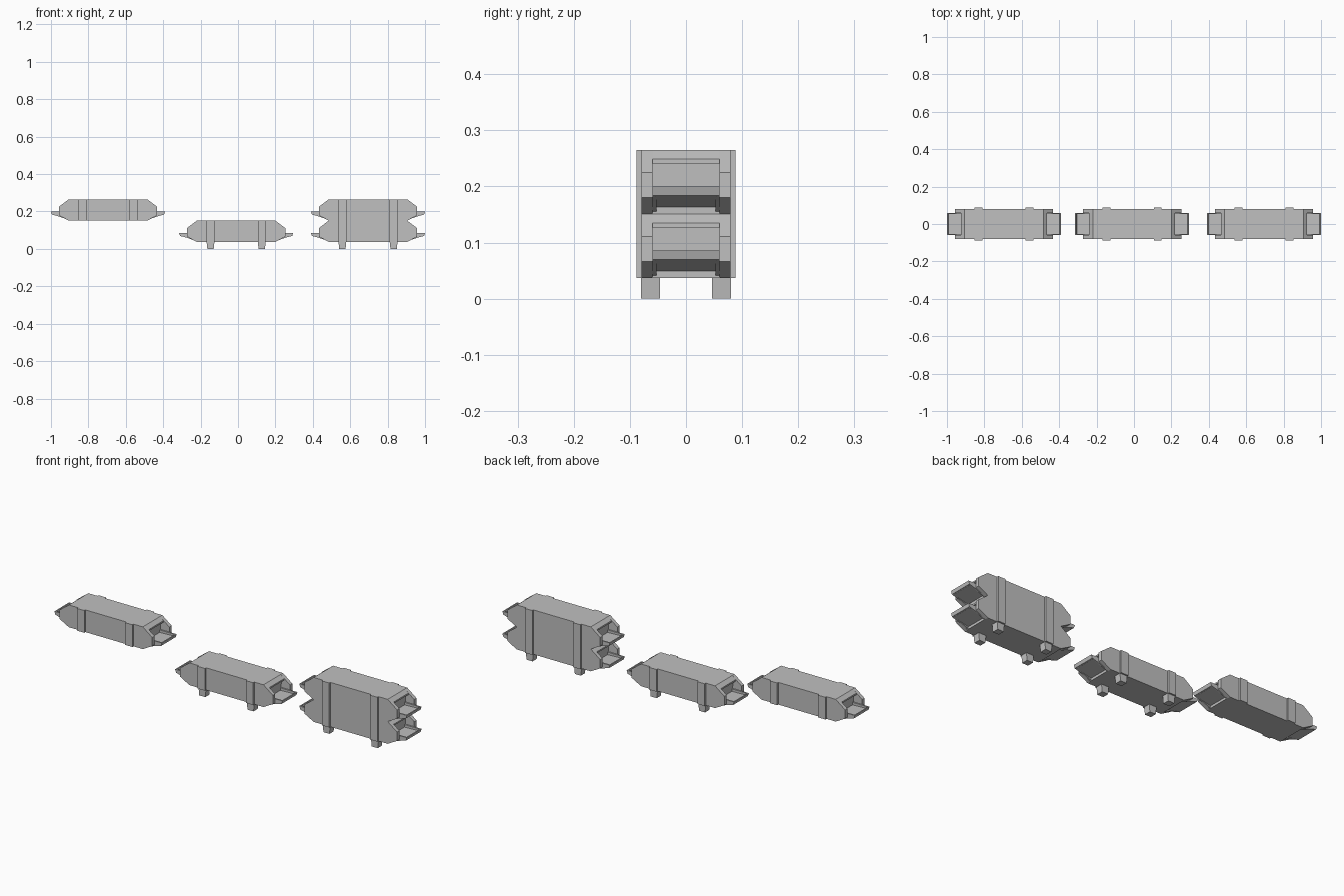
import bpy, bmesh

cube = bpy.data.objects.get("Cube")
if cube:
    bpy.data.objects.remove(cube, do_unlink=True)

steel = bpy.data.materials.new("steel_grey")
steel.use_nodes = True
GREY = (0.53, 0.53, 0.53, 1)
steel.diffuse_color = GREY
steel.node_tree.nodes["Principled BSDF"].inputs["Base Color"].default_value = GREY

HEIGHT, LEG = 0.114, 0.037


def finish(name, bm, at):
    bmesh.ops.recalc_face_normals(bm, faces=bm.faces)
    mesh = bpy.data.meshes.new(name)
    bm.to_mesh(mesh)
    bm.free()
    mesh.materials.append(steel)
    obj = bpy.data.objects.new(name, mesh)
    obj.location = at
    bpy.context.collection.objects.link(obj)
    return obj


def add_prism(bm, profile, y0, y1):
    """Extrude an x-z profile along y."""
    face = bm.faces.new([bm.verts.new((x, y0, z)) for x, z in profile])
    out = bmesh.ops.extrude_face_region(bm, geom=[face])
    verts = [v for v in out["geom"] if isinstance(v, bmesh.types.BMVert)]
    bmesh.ops.translate(bm, verts=verts, vec=(0, y1 - y0, 0))


def prism(name, profile, spans, at):
    bm = bmesh.new()
    for y0, y1 in spans:
        add_prism(bm, profile, y0, y1)
    return finish(name, bm, at)


def mirrored(half):
    """Complete a half profile across x = 0."""
    return half + [(-x, z) for x, z in reversed(half)]


def rect(x0, x1, z0, z1):
    return [(x0, z0), (x1, z0), (x1, z1), (x0, z1)]


def window(at):
    # raised door panel with bevelled sides and a sunken middle
    bm = bmesh.new()
    face = bm.faces.new([bm.verts.new((x, -0.079, z))
                         for x, z in rect(-0.085, 0.085, 0.03, 0.092)])
    for thickness, depth in ((0.005, -0.008), (0.006, 0.0), (0.001, 0.005)):
        bmesh.ops.inset_region(bm, faces=[face], thickness=thickness)
        bmesh.ops.translate(bm, verts=face.verts, vec=(0, depth, 0))
    finish("window", bm, at)


def tray(name, side, at):
    # sloping shelf with raised rim and two support arms
    bm = bmesh.new()
    floor = [(0.212, 0.012), (0.296, 0.031), (0.296, 0.039), (0.212, 0.036)]
    arm = [(0.212, 0.004), (0.262, 0.022), (0.3, 0.033),
           (0.305, 0.049), (0.212, 0.049)]
    tip = [(0.294, 0.031), (0.3, 0.033), (0.305, 0.049), (0.299, 0.049)]
    add_prism(bm, floor, -0.054, 0.054)
    add_prism(bm, tip, -0.054, 0.054)
    add_prism(bm, arm, -0.06, -0.053)
    add_prism(bm, arm, 0.053, 0.06)
    for v in bm.verts:
        v.co.x *= side
    finish(name, bm, at)


def oven(x, z):
    at = (x, 0, z)
    # main chamber with recessed ends below a short hood
    core = mirrored([(0.212, 0), (0.214, 0.09), (0.23, 0.09),
                     (0.23, 0.098), (0.21, HEIGHT)])
    prism("chamber", core, [(-0.0605, 0.0605)], at)
    # chamfered side walls reaching past the chamber ends
    wall = mirrored([(0.21, 0), (0.263, 0.029), (0.263, 0.074), (0.21, HEIGHT)])
    prism("side_walls", wall, [(-0.079, -0.06), (0.06, 0.079)], at)
    # vertical bands on both sides
    for name, side in (("right", -1), ("left", 1)):
        cx = side * 0.137
        prism(name + "_bands", rect(cx - 0.021, cx + 0.021, 0, HEIGHT),
              [(-0.088, -0.078), (0.078, 0.088)], at)
        tray(name + "_tray", side, at)
    window(at)


def legs(x):
    for name, side in (("right", -1), ("left", 1)):
        cx = side * 0.137
        prism(name + "_legs",
              [(cx - 0.017, 0), (cx + 0.017, 0),
               (cx + 0.021, LEG + 0.001), (cx - 0.021, LEG + 0.001)],
              [(-0.08, -0.046), (0.046, 0.08)], (x, 0, 0))


# upper oven alone, lower oven with legs, and the stacked pair
UPPER = LEG + HEIGHT
oven(-0.695, UPPER)
oven(-0.01, LEG)
legs(-0.01)
oven(0.695, LEG)
oven(0.695, UPPER)
legs(0.695)
